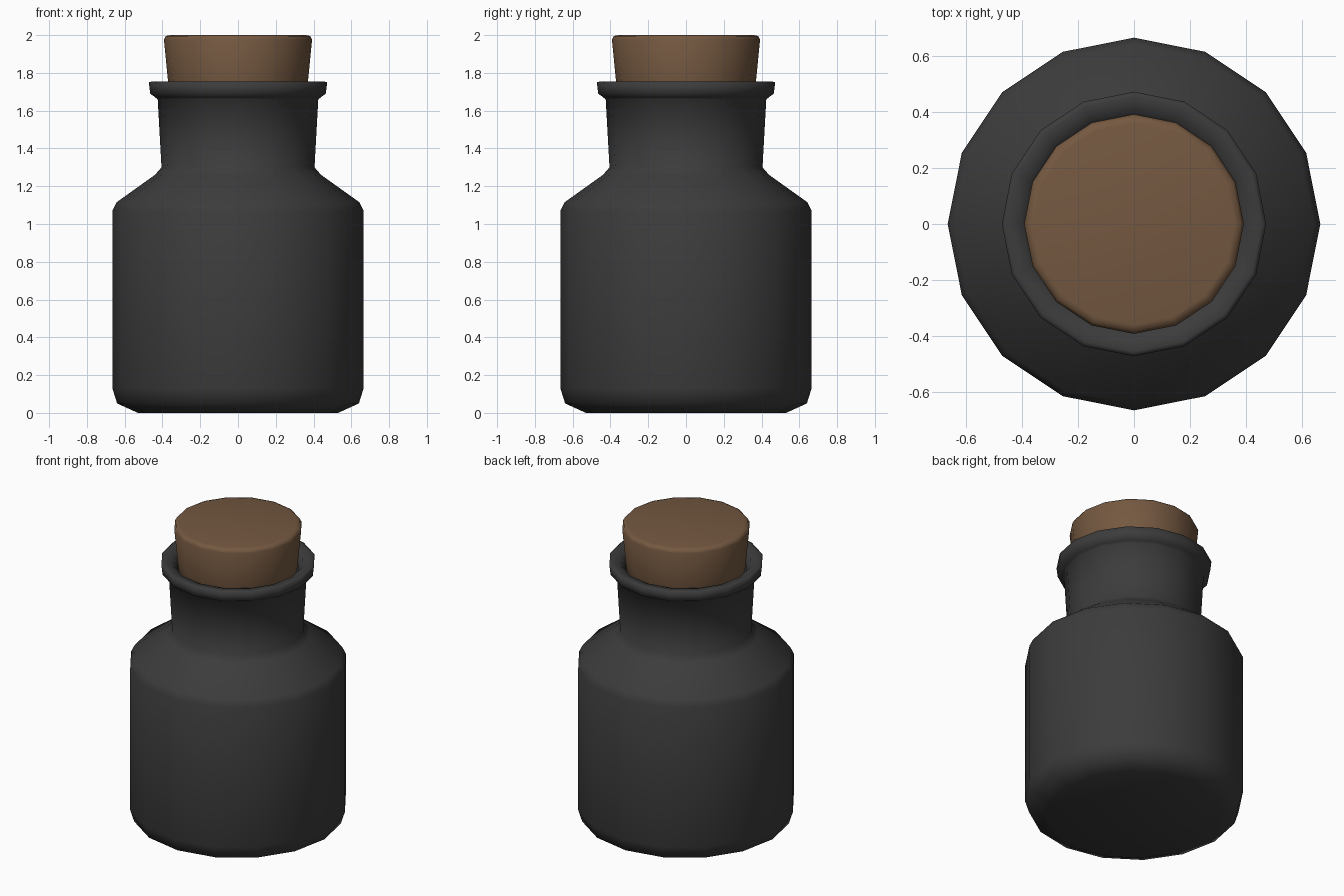
import bpy, bmesh, math

if "Cube" in bpy.data.objects:
    bpy.data.objects.remove(bpy.data.objects["Cube"])

SIDES = 16


def material(name, rgb):
    m = bpy.data.materials.new(name)
    m.diffuse_color = (*rgb, 1)
    m.use_nodes = True
    m.node_tree.nodes["Principled BSDF"].inputs["Base Color"].default_value = m.diffuse_color
    return m


def lathe(name, profile, mat, cap_top=False):
    """Turn a (radius, height) profile around z, closing the bottom and optionally the top."""
    bm = bmesh.new()
    rings = []
    for r, z in profile:
        rings.append([bm.verts.new((r * math.cos(2 * math.pi * i / SIDES),
                                    r * math.sin(2 * math.pi * i / SIDES), z))
                      for i in range(SIDES)])
    for a, b in zip(rings, rings[1:]):
        for i in range(SIDES):
            j = (i + 1) % SIDES
            bm.faces.new((a[i], a[j], b[j], b[i]))
    bm.faces.new(rings[0][::-1])
    if cap_top:
        bm.faces.new(rings[-1])
    for f in bm.faces:
        f.smooth = True
    me = bpy.data.meshes.new(name)
    bm.to_mesh(me)
    bm.free()
    me.materials.append(mat)
    ob = bpy.data.objects.new(name, me)
    bpy.context.collection.objects.link(ob)
    return ob


glass = material("dark_grey_glass", (0.045, 0.045, 0.045))
cork = material("brown_cork", (0.175, 0.098, 0.052))

# Bottle: base, straight wall, shoulder, flared neck and rolled lip
lathe("bottle", [
    (0.53, 0.0), (0.64, 0.05), (0.665, 0.13),
    (0.665, 1.07), (0.643, 1.115),
    (0.44, 1.26), (0.405, 1.30),
    (0.425, 1.66), (0.44, 1.672), (0.465, 1.69),
    (0.472, 1.75), (0.455, 1.755), (0.40, 1.745), (0.375, 1.70), (0.36, 1.55),
], glass)

# Tapered stopper pushed into the neck
lathe("stopper", [
    (0.345, 1.55), (0.37, 1.75), (0.392, 1.975), (0.382, 1.995), (0.36, 2.0),
], cork, cap_top=True)
